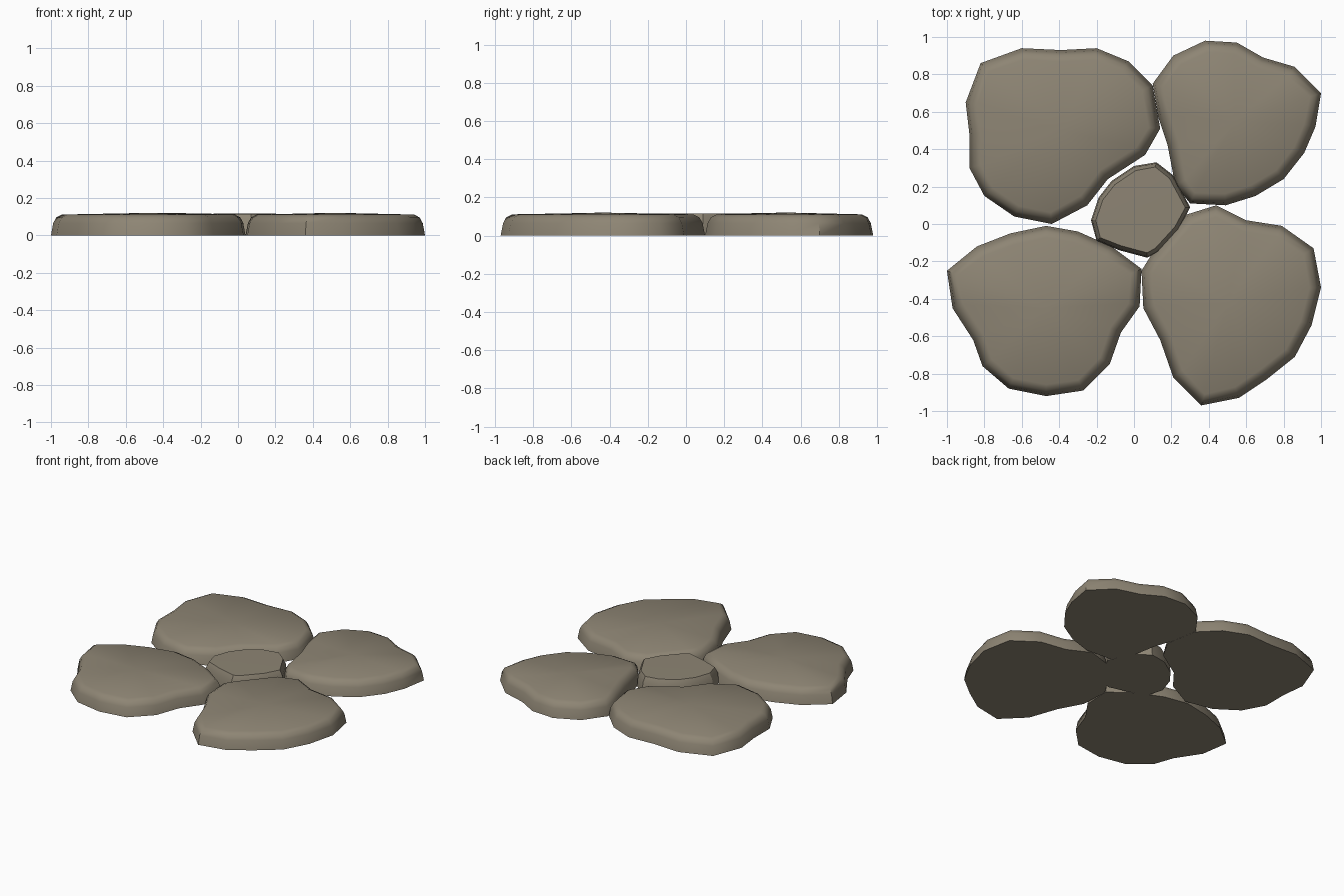
import bpy, bmesh, math
from mathutils import Vector

cube = bpy.data.objects.get("Cube")
if cube:
    bpy.data.objects.remove(cube, do_unlink=True)

stone = bpy.data.materials.new("warm grey stone")
stone.use_nodes = True
COLOUR = (0.27, 0.235, 0.175, 1)
stone.diffuse_color = COLOUR
stone.node_tree.nodes["Principled BSDF"].inputs["Base Color"].default_value = COLOUR

# (height, inset from the outline) of each ring
ROUNDED = [(0, 0), (0.065, 0.013), (0.095, 0.03), (0.111, 0.062)]
CHIPPED = [(0, 0), (0.075, 0.006), (0.115, 0.026)]


def slab(name, outline, profile, crown, centre, angle):
    """Flat-bottomed slab: stacked inset rings closed by a fan at the crown."""
    bm = bmesh.new()
    pts = [Vector((x, y, 0)) for x, y in reversed(outline)]
    mid = Vector((*centre, 0))
    n = len(pts)
    rings = []
    for z, inset in profile:
        ring = []
        for i, p in enumerate(pts):
            along = pts[(i + 1) % n] - pts[i - 1]
            inward = Vector((-along.y, along.x, 0)).normalized()
            inward = (inward + (mid - p).normalized() * 0.3).normalized()
            ring.append(bm.verts.new(p + inward * inset + Vector((0, 0, z))))
        rings.append(ring)
    for low, high in zip(rings, rings[1:]):
        for i in range(n):
            j = (i + 1) % n
            bm.faces.new((low[i], low[j], high[j], high[i]))
    bm.faces.new(list(reversed(rings[0])))
    top = bm.verts.new(mid + Vector((0, 0, crown)))
    for i in range(n):
        bm.faces.new((rings[-1][i], rings[-1][(i + 1) % n], top))
    mesh = bpy.data.meshes.new(name)
    bm.to_mesh(mesh)
    bm.free()
    mesh.materials.append(stone)
    obj = bpy.data.objects.new(name, mesh)
    bpy.context.collection.objects.link(obj)
    bpy.ops.object.select_all(action="DESELECT")
    obj.select_set(True)
    bpy.context.view_layer.objects.active = obj
    bpy.ops.object.shade_smooth_by_angle(angle=math.radians(angle))


# Four large paving stones, outlines run clockwise
slab("back_right_stone", [
    (-.60, .94), (-.39, .93), (-.20, .94), (-.03, .87), (.10, .74), (.14, .51),
    (.06, .37), (-.14, .24), (-.25, .10), (-.44, 0), (-.64, .04), (-.80, .15),
    (-.88, .30), (-.88, .48), (-.90, .65), (-.82, .86)],
    ROUNDED, 0.12, (-.38, .50), 50)
slab("back_left_stone", [
    (.38, .98), (.55, .97), (.69, .89), (.86, .84), (1, .70), (.97, .52),
    (.91, .38), (.80, .24), (.65, .15), (.49, .10), (.30, .11), (.22, .21),
    (.18, .42), (.13, .57), (.10, .75), (.21, .90)],
    ROUNDED, 0.12, (.54, .55), 50)
slab("front_left_stone", [
    (.09, -.17), (.28, .05), (.44, .10), (.60, .02), (.79, -.01), (.96, -.13),
    (1, -.34), (.95, -.54), (.86, -.71), (.71, -.83), (.56, -.93), (.36, -.97),
    (.21, -.82), (.14, -.62), (.05, -.45), (.04, -.25)],
    ROUNDED, 0.12, (.50, -.42), 50)
slab("front_right_stone", [
    (-.47, -.01), (-.30, -.04), (-.12, -.12), (.04, -.24), (.03, -.44), (-.07, -.58),
    (-.13, -.75), (-.27, -.89), (-.47, -.92), (-.67, -.88), (-.81, -.76), (-.86, -.62),
    (-.97, -.45), (-1, -.25), (-.84, -.12), (-.66, -.05)],
    ROUNDED, 0.12, (-.48, -.45), 50)

# Small flat stone filling the middle gap
slab("middle_stone", [
    (.12, .33), (.21, .26), (.30, .09), (.24, -.03), (.13, -.15), (.07, -.18),
    (-.08, -.14), (-.20, -.09), (-.23, .02), (-.19, .14), (-.12, .23), (0, .31)],
    CHIPPED, 0.116, (.04, .08), 30)
